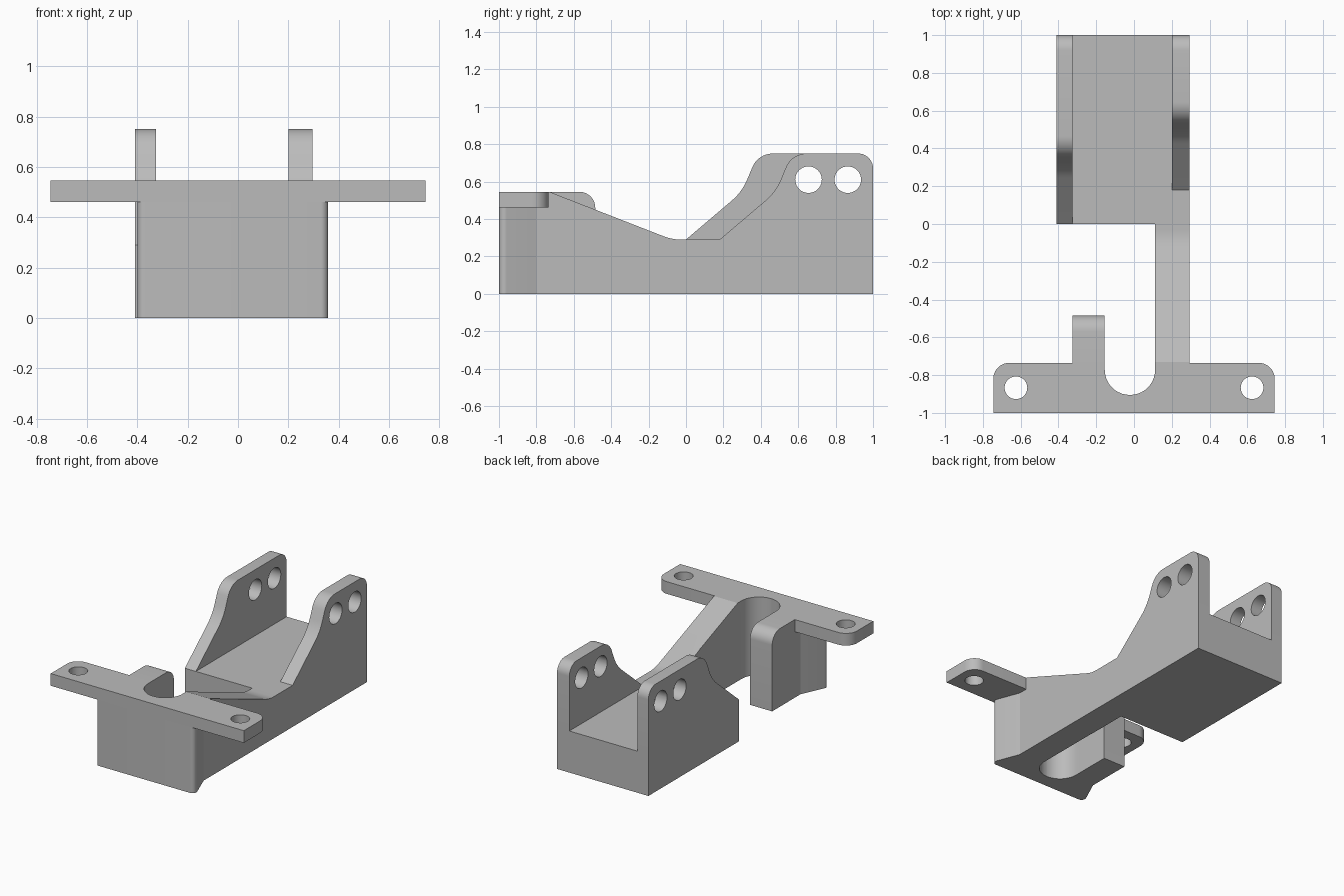
import bpy, bmesh, math
from mathutils import Vector

cube = bpy.data.objects.get("Cube")
if cube:
    bpy.data.objects.remove(cube, do_unlink=True)

grey = bpy.data.materials.new("plain_grey")
grey.use_nodes = True
colour = (0.5, 0.5, 0.5, 1)
grey.diffuse_color = colour
grey.node_tree.nodes["Principled BSDF"].inputs["Base Color"].default_value = colour


def rounded(corners, steps=10):
    """Turn (u, v, radius) corners into an outline with true arcs."""
    pts = []
    for i, (u, v, r) in enumerate(corners):
        p = Vector((u, v, 0))
        if r == 0:
            pts.append(p)
            continue
        a = (Vector((*corners[i - 1][:2], 0)) - p).normalized()
        b = (Vector((*corners[(i + 1) % len(corners)][:2], 0)) - p).normalized()
        half = a.angle(b) / 2
        centre = p + (a + b).normalized() * r / math.sin(half)
        start = (p + a * r / math.tan(half) - centre).normalized()
        end = (p + b * r / math.tan(half) - centre).normalized()
        pts += [centre + start.slerp(end, k / steps) * r for k in range(steps + 1)]
    return pts


def extrude(name, axis, outline, low, high):
    """Extrude an outline along x (outline in y, z) or z (outline in x, y)."""
    bm = bmesh.new()
    place = (lambda p: (low, p.x, p.y)) if axis == "x" else (lambda p: (p.x, p.y, low))
    face = bm.faces.new([bm.verts.new(place(p)) for p in outline])
    result = bmesh.ops.extrude_face_region(bm, geom=[face], use_keep_orig=True)
    shift = Vector((high - low, 0, 0)) if axis == "x" else Vector((0, 0, high - low))
    moved = [g for g in result["geom"] if isinstance(g, bmesh.types.BMVert)]
    bmesh.ops.translate(bm, verts=moved, vec=shift)
    bmesh.ops.remove_doubles(bm, verts=bm.verts, dist=0.0001)
    bmesh.ops.recalc_face_normals(bm, faces=bm.faces)
    mesh = bpy.data.meshes.new(name)
    bm.to_mesh(mesh)
    bm.free()
    mesh.materials.append(grey)
    obj = bpy.data.objects.new(name, mesh)
    bpy.context.collection.objects.link(obj)
    return obj


def circle(u, v, r, n=40):
    turn = 2 * math.pi / n
    return [Vector((u + r * math.cos(k * turn), v + r * math.sin(k * turn), 0)) for k in range(n)]


def combine(body, tool, operation):
    mod = body.modifiers.new(tool.name, "BOOLEAN")
    mod.operation, mod.solver, mod.object = operation, "EXACT", tool
    bpy.context.view_layer.objects.active = body
    bpy.ops.object.modifier_apply(modifier=mod.name)
    bpy.data.objects.remove(tool, do_unlink=True)


# Main body starts from the rear floor block
left, right, floor, top = -0.41, 0.295, 0.29, 0.545
body = extrude("mounting_bracket", "z",
               rounded([(left, 0, 0), (right, 0, 0), (right, 1, 0), (left, 1, 0)]), 0, floor)


# Upright side walls with swept front edges
def wall(name, y, x0, x1):
    return extrude(name, "x", rounded([
        (y, 0.1, 0), (1, 0.1, 0), (1, 0.75, 0.08), (y + 0.385, 0.75, 0.12),
        (y + 0.3, top, 0.3), (y, floor, 0)]), x0, x1)


parts = [wall("short_wall", 0.18, 0.2, right), wall("long_wall", 0, left, -0.325)]

# Sloping arm that joins the rear block to the front
parts.append(extrude("arm", "x", rounded([
    (-0.78, 0, 0), (0.1, 0, 0), (0.1, floor, 0), (-0.075, floor, 0.25),
    (-0.73, top, 0), (-0.78, top, 0)]), 0.11, right))

# Front block with flared sides
parts.append(extrude("front_block", "z", rounded([
    (-0.417, -1, 0.03), (0.372, -1, 0.03), (right, -0.8, 0),
    (right, -0.735, 0), (-0.325, -0.735, 0), (-0.325, -0.8, 0)]), 0, top))

# Prong with a rounded top edge
parts.append(extrude("prong", "x", rounded([
    (-0.78, 0, 0), (-0.485, 0, 0), (-0.485, top, 0.085), (-0.78, top, 0)]), -0.325, -0.155))

# Wide mounting flange
parts.append(extrude("flange", "z", rounded([
    (-0.745, -1, 0), (0.745, -1, 0), (0.745, -0.735, 0.085), (-0.745, -0.735, 0.085)]), 0.46, top))

for part in parts:
    combine(body, part, "UNION")

# Slot between arm and prong, then the bolt holes
cutters = [extrude("slot_cutter", "z", rounded([
    (-0.155, -0.905, 0.133), (0.112, -0.905, 0.133),
    (0.112, -0.3, 0), (-0.155, -0.3, 0)]), -0.1, 0.8)]
for x in (-0.625, 0.625):
    cutters.append(extrude("flange_hole_cutter", "z", circle(x, -0.867, 0.06), 0.3, 0.7))
for y in (0.655, 0.865):
    cutters.append(extrude("wall_hole_cutter", "x", circle(y, 0.61, 0.071), -0.6, 0.6))
for cutter in cutters:
    combine(body, cutter, "DIFFERENCE")

# Smooth the fillets and bores, keep machined edges crisp
bpy.ops.object.select_all(action="DESELECT")
body.select_set(True)
bpy.context.view_layer.objects.active = body
bpy.ops.object.shade_smooth_by_angle(angle=math.radians(20))
